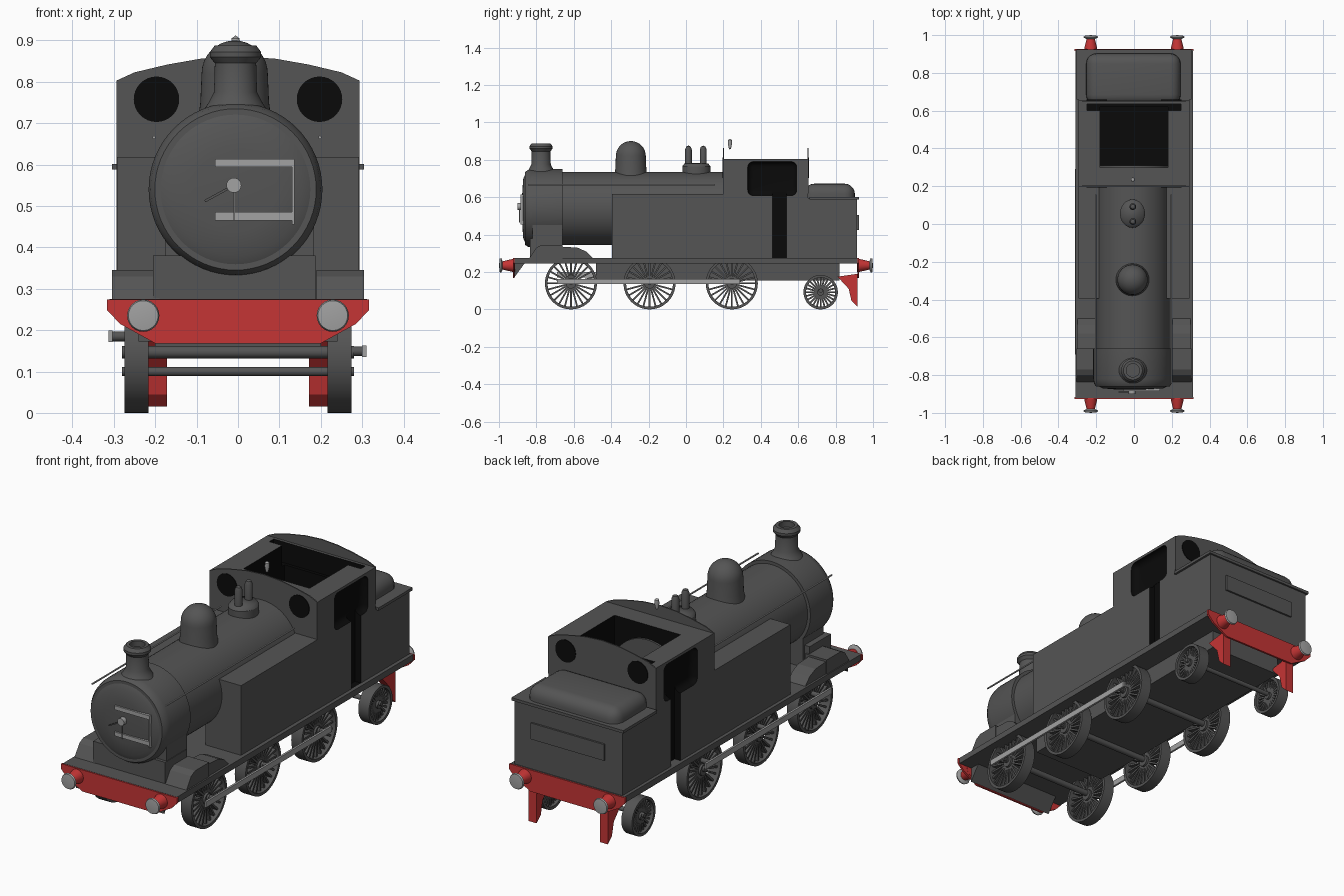
import bpy, bmesh, math
from mathutils import Matrix, Vector

if "Cube" in bpy.data.objects:
    bpy.data.objects.remove(bpy.data.objects["Cube"])


def material(name, rgb):
    m = bpy.data.materials.new(name)
    m.use_nodes = True
    col = (*rgb, 1)
    m.diffuse_color = col
    m.node_tree.nodes["Principled BSDF"].inputs["Base Color"].default_value = col
    return m


DARK = material("dark grey", (0.09, 0.09, 0.09))
BLACK = material("black", (0.003, 0.003, 0.003))
RED = material("red", (0.56, 0.035, 0.035))
STEEL = material("light grey", (0.36, 0.36, 0.36))
AXES = {"z": Matrix(), "y": Matrix.Rotation(-math.pi / 2, 4, "X"),
        "x": Matrix.Rotation(math.pi / 2, 4, "Y")}


def finish(name, bm, mat, smooth=False):
    bmesh.ops.remove_doubles(bm, verts=bm.verts, dist=1e-5)
    bmesh.ops.recalc_face_normals(bm, faces=bm.faces)
    me = bpy.data.meshes.new(name)
    bm.to_mesh(me)
    bm.free()
    me.materials.append(mat)
    ob = bpy.data.objects.new(name, me)
    bpy.context.collection.objects.link(ob)
    if smooth:
        bpy.ops.object.select_all(action="DESELECT")
        ob.select_set(True)
        bpy.context.view_layer.objects.active = ob
        bpy.ops.object.shade_smooth_by_angle(angle=math.radians(35))
    return ob


def add_box(bm, x, y, z):
    lo, hi = Vector((x[0], y[0], z[0])), Vector((x[1], y[1], z[1]))
    mat = Matrix.Translation((lo + hi) / 2) @ Matrix.Diagonal((*(hi - lo), 1))
    return bmesh.ops.create_cube(bm, size=1, matrix=mat)


def box(name, mat, x, y, z, bevel=0):
    bm = bmesh.new()
    add_box(bm, x, y, z)
    if bevel:
        bmesh.ops.bevel(bm, geom=bm.edges[:], offset=bevel, segments=5, profile=0.5, affect="EDGES")
    return finish(name, bm, mat, bevel > 0)


def add_lathe(bm, profile, axis, loc, steps=48, closed=False):
    # profile holds (radius, height along the axis)
    verts = [bm.verts.new((r, 0, h)) for r, h in profile]
    edges = [bm.edges.new(p) for p in zip(verts, verts[1:])]
    if closed:
        edges.append(bm.edges.new((verts[-1], verts[0])))
    bmesh.ops.spin(bm, geom=verts + edges, cent=(0, 0, 0), axis=(0, 0, 1),
                   angle=math.tau, steps=steps, use_duplicate=False)
    bmesh.ops.transform(bm, matrix=Matrix.Translation(loc) @ AXES[axis], verts=bm.verts)


def lathe(name, mat, profile, axis, loc, steps=48):
    bm = bmesh.new()
    add_lathe(bm, profile, axis, loc, steps)
    return finish(name, bm, mat, True)


def rod(name, mat, r, length, axis, loc, steps=24):
    h = length / 2
    return lathe(name, mat, [(0, -h), (r, -h), (r, h), (0, h)], axis, loc, steps)


def prism(name, mat, points, axis, lo, hi):
    # points are (x, z) for axis y and (y, z) for axis x
    bm = bmesh.new()
    place = (lambda a, b: (a, lo, b)) if axis == "y" else (lambda a, b: (lo, a, b))
    face = bm.faces.new([bm.verts.new(place(*p)) for p in points])
    ext = bmesh.ops.extrude_face_region(bm, geom=[face])
    move = Vector((0, hi - lo, 0)) if axis == "y" else Vector((hi - lo, 0, 0))
    bmesh.ops.translate(bm, vec=move, verts=[v for v in ext["geom"] if isinstance(v, bmesh.types.BMVert)])
    return finish(name, bm, mat)


def cut(target, cutter):
    mod = target.modifiers.new("cut", "BOOLEAN")
    mod.operation, mod.solver, mod.material_mode = "DIFFERENCE", "EXACT", "TRANSFER"
    mod.object = cutter
    bpy.context.view_layer.objects.active = target
    bpy.ops.object.modifier_apply(modifier=mod.name)
    bpy.data.objects.remove(cutter)


CX, CZ = -0.006, 0.54

# Boiler, smokebox and smokebox door
lathe("boiler", DARK, [(0, -0.67), (0.195, -0.67), (0.195, 0.31), (0, 0.31)], "y", (CX, 0, CZ), 64)
lathe("smokebox", DARK, [(0, -0.86), (0.195, -0.86), (0.205, -0.845), (0.21, -0.82), (0.21, -0.66), (0, -0.66)],
      "y", (CX, 0, CZ), 64)
lathe("smokebox_door", DARK, [(0, -0.878), (0.1, -0.875), (0.16, -0.87), (0.185, -0.858), (0, -0.85)],
      "y", (CX, 0, CZ), 64)
for z in (0.475, 0.604):
    box("door_hinge", STEEL, (-0.055, 0.135), (-0.884, -0.868), (z - 0.01, z + 0.01))
box("door_hinge_post", STEEL, (0.13, 0.137), (-0.884, -0.866), (0.455, 0.612))
rod("door_knob", STEEL, 0.018, 0.03, "y", (-0.01, -0.885, 0.55))
box("door_handle", STEEL, (-0.011, -0.007), (-0.893, -0.888), (0.465, 0.55))
handle = box("door_lever", DARK, (-0.08, 0), (-0.893, -0.888), (-0.003, 0.003))
handle.location, handle.rotation_euler = (-0.01, 0, 0.55), (0, -0.5, 0)
box("smokebox_saddle", DARK, (-0.176, 0.184), (-0.82, -0.66), (0.26, 0.46))
box("saddle_step", DARK, (-0.205, 0.187), (-0.835, -0.67), (0.26, 0.38))

# Boiler fittings
lathe("chimney", DARK, [(0.085, 0.72), (0.065, 0.75), (0.052, 0.775), (0.05, 0.845), (0.062, 0.86),
                        (0.062, 0.872), (0.05, 0.888), (0.035, 0.888), (0.035, 0.86), (0, 0.86)],
      "z", (CX, -0.775, 0))
dome = [(0.09, 0.7), (0.083, 0.75), (0.08, 0.82)]
dome += [(0.08 * math.cos(t * math.pi / 16), 0.82 + 0.08 * math.sin(t * math.pi / 16)) for t in range(1, 9)]
lathe("steam_dome", DARK, dome, "z", (CX - 0.002, -0.295, 0))
base = lathe("valve_base", DARK, [(1, 0.7), (1, 0.765), (0.85, 0.78), (0, 0.782)], "z", (0, 0, 0))
base.scale, base.location = (0.066, 0.075, 1), (CX - 0.002, 0.055, 0)
for y in (0.013, 0.092):
    lathe("safety_valve", DARK, [(0.018, 0.77), (0.018, 0.855), (0.012, 0.87), (0, 0.876)], "z", (CX, y, 0), 20)
lathe("whistle", STEEL, [(0, 0.855), (0.006, 0.86), (0.011, 0.885), (0.01, 0.905), (0, 0.912)],
      "z", (CX, 0.235, 0), 16)
for x in (-0.203, 0.198):
    rod("handrail", STEEL, 0.004, 1.0, "y", (x, -0.345, 0.666), 8)

# Side tanks, cab and bunker
for s in (-1, 1):
    box("side_tank", DARK, sorted((s * 0.1, s * 0.293)), (-0.395, 0.21), (0.26, 0.618))
cab = box("cab", DARK, (-0.294, 0.294), (0.2, 0.652), (0.26, 0.803))
cut(cab, box("roof_cutter", BLACK, (-0.18, 0.18), (0.3, 0.62), (0.5, 0.9)))
cut(cab, box("rear_roof_cutter", BLACK, (-0.25, 0.25), (0.6, 0.635), (0.7, 0.9)))
for s in (-1, 1):
    side = sorted((s * 0.262, s * 0.4))
    cut(cab, box("window_cutter", BLACK, side, (0.33, 0.592), (0.608, 0.79), 0.03))
    cut(cab, box("door_cutter", BLACK, side, (0.463, 0.537), (0.275, 0.63)))
arch = [(-0.294, 0.62), (0.294, 0.62), (0.294, 0.803), (0.25, 0.823), (0.17, 0.842), (0.09, 0.856), (0, 0.862),
        (-0.09, 0.856), (-0.17, 0.842), (-0.25, 0.823), (-0.294, 0.803)]
for y, out in ((0.2, -1), (0.652, 1)):
    prism("cab_end_sheet", DARK, arch, "y", y - 0.003, y + 0.003)
    for x in (-0.197, 0.197):
        rod("round_window", BLACK, 0.055, 0.004, "y", (x, y + out * 0.004, 0.758), 32)
box("bunker", DARK, (-0.294, 0.294), (0.64, 0.915), (0.26, 0.595))
box("bunker_lip", DARK, (-0.305, 0.305), (0.66, 0.924), (0.588, 0.602))
box("coal_load", DARK, (-0.253, 0.247), (0.63, 0.903), (0.45, 0.672), 0.055)
box("rear_panel", DARK, (-0.2, 0.2), (0.91, 0.924), (0.425, 0.505))

# Footplate, underframe and splashers
box("footplate", DARK, (-0.31, 0.312), (-0.92, 0.92), (0.245, 0.275))
box("underframe", DARK, (-0.2, 0.2), (-0.48, 0.82), (0.155, 0.25))
prism("front_apron", DARK, [(-0.917, 0.25), (-0.917, 0.172), (-0.86, 0.25)], "x", -0.24, 0.24)
for s in (-1, 1):
    prism("splasher", DARK, [(-0.84, 0.27), (-0.8, 0.33), (-0.77, 0.345), (-0.66, 0.345), (-0.66, 0.27)],
          "x", s * 0.19, s * 0.305)
    prism("wheel_arch", DARK, [(-0.66, 0.27), (-0.66, 0.335), (-0.58, 0.33), (-0.535, 0.31), (-0.495, 0.27)],
          "x", s * 0.205, s * 0.3)

# Buffer beams, buffers and rail guards
beam = [(-0.316, 0.274), (-0.316, 0.248), (-0.285, 0.215), (-0.2, 0.168), (0.2, 0.168), (0.285, 0.215),
        (0.316, 0.248), (0.316, 0.274)]
for s in (-1, 1):
    prism("buffer_beam", RED, beam, "y", s * 0.916, s * 0.926)
    for x in (-0.229, 0.229):
        lathe("buffer_shank", RED, [(0, 0.915), (0.036, 0.915), (0.034, 0.93), (0.022, 0.98), (0, 0.98)],
              "y", (x, 0, 0.235), 24).scale.y = 1
        if s < 0:
            bpy.context.object.rotation_euler.z = math.pi
        lathe("buffer_head", STEEL, [(0, 0.975), (0.012, 0.975), (0.039, 0.988), (0.036, 0.996), (0, 1.0)],
              "y", (x, 0, 0.235), 24)
        if s < 0:
            bpy.context.object.rotation_euler.z = math.pi
    prism("rail_guard", RED, [(0.81, 0.175), (0.917, 0.19), (0.917, 0.015), (0.885, 0.045), (0.87, 0.11)],
          "x", s * 0.172, s * 0.216)

# The front buffers were turned about the centre, so swap their side
for ob in bpy.data.objects:
    if ob.name.startswith("buffer_") and abs(ob.rotation_euler.z) > 1:
        for v in ob.data.vertices:
            v.co.x -= 2 * (0.229 if v.co.x > 0 else -0.229)


def wheel(name, x, y, r, spokes=24):
    bm = bmesh.new()
    add_lathe(bm, [(r - 0.014, -0.029), (r, -0.029), (r, 0.029), (r - 0.014, 0.029)], "x", (0, 0, 0), 48, True)
    for i in range(spokes):
        made = add_box(bm, (-0.014, 0.014), (-0.0045, 0.0045), (0.015, r - 0.008))
        bmesh.ops.rotate(bm, verts=made["verts"], cent=(0, 0, 0),
                         matrix=Matrix.Rotation(math.tau * i / spokes, 3, "X"))
    finish(name, bm, DARK, True).location = (x, y, r)
    rod(name + "_hub", DARK, r * 0.2, 0.05, "x", (x, y, r))


# Wheels, axles and coupling rods
for y, r in ((-0.615, 0.139), (-0.195, 0.139), (0.245, 0.139), (0.72, 0.092)):
    for s in (-1, 1):
        wheel("wheel", s * 0.245, y, r)
    rod("axle", DARK, 0.015 if r > 0.1 else 0.011, 0.56, "x", (0, y, r + 0.008))
for x, z in ((0.305, 0.149), (-0.308, 0.185)):
    box("coupling_rod", STEEL, (x - 0.005, x + 0.005), (-0.69, 0.29), (z - 0.014, z + 0.014))
    for y in (-0.615, -0.195, 0.245):
        rod("crank_pin", DARK, 0.012, 0.05, "x", (x * 0.92, y, z), 12)
